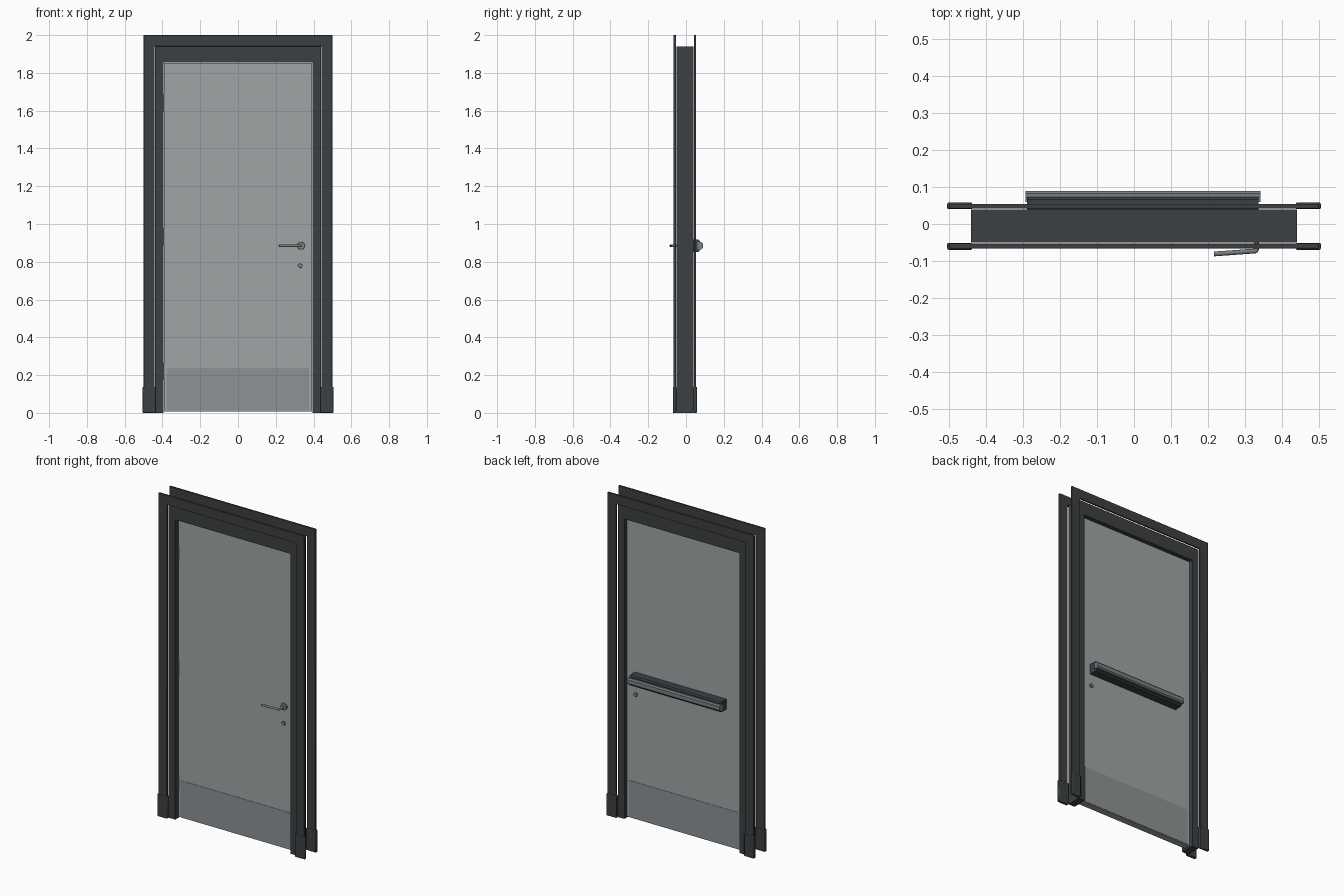
import bpy, bmesh, math
from mathutils import Matrix

if "Cube" in bpy.data.objects:
    bpy.data.objects.remove(bpy.data.objects["Cube"])


def material(name, r, g, b):
    m = bpy.data.materials.new(name)
    m.diffuse_color = (r, g, b, 1)
    m.use_nodes = True
    m.node_tree.nodes["Principled BSDF"].inputs["Base Color"].default_value = m.diffuse_color
    return m


DARK = material("dark_paint", 0.045, 0.05, 0.055)
PANEL = material("door_grey", 0.35, 0.375, 0.38)
PLATE = material("plate_grey", 0.27, 0.29, 0.3)
METAL = material("metal", 0.2, 0.21, 0.22)


def finish(name, bm, mat, bevel=0, segments=2):
    bmesh.ops.recalc_face_normals(bm, faces=bm.faces)
    me = bpy.data.meshes.new(name)
    bm.to_mesh(me)
    bm.free()
    ob = bpy.data.objects.new(name, me)
    bpy.context.collection.objects.link(ob)
    me.materials.append(mat)
    if bevel:
        mod = ob.modifiers.new("bevel", 'BEVEL')
        mod.width, mod.segments = bevel, segments
        mod.limit_method = 'ANGLE'
    bpy.ops.object.select_all(action='DESELECT')
    ob.select_set(True)
    bpy.context.view_layer.objects.active = ob
    bpy.ops.object.shade_smooth_by_angle(angle=math.radians(35))
    return ob


def prism(name, pts, axis, a, b, mat, bevel=0):
    """Extrude a 2D profile: axis 'y' takes (x, z) points, axis 'x' takes (y, z)."""
    bm = bmesh.new()
    put = (lambda p, t: (p[0], t, p[1])) if axis == 'y' else (lambda p, t: (t, p[0], p[1]))
    lo = [bm.verts.new(put(p, a)) for p in pts]
    hi = [bm.verts.new(put(p, b)) for p in pts]
    n = len(pts)
    bm.faces.new(lo)
    bm.faces.new(hi)
    for i in range(n):
        j = (i + 1) % n
        bm.faces.new((lo[i], lo[j], hi[j], hi[i]))
    return finish(name, bm, mat, bevel)


def box(name, x0, x1, y0, y1, z0, z1, mat, bevel=0):
    return prism(name, [(x0, z0), (x1, z0), (x1, z1), (x0, z1)], 'y', y0, y1, mat, bevel)


def portal(name, xo, zo, xi, zi, y0, y1, mat, bevel=0):
    """Upside-down U, open at the floor."""
    pts = [(-xo, 0), (-xo, zo), (xo, zo), (xo, 0), (xi, 0), (xi, zi), (-xi, zi), (-xi, 0)]
    return prism(name, pts, 'y', y0, y1, mat, bevel)


def cylinder(name, x, y, z, r, depth, axis, mat, bevel=0):
    bm = bmesh.new()
    rot = Matrix.Rotation(math.pi / 2, 4, 'X') if axis == 'y' else Matrix()
    bmesh.ops.create_cone(bm, cap_ends=True, segments=24, radius1=r, radius2=r, depth=depth,
                          matrix=Matrix.Translation((x, y, z)) @ rot)
    return finish(name, bm, mat, bevel)


# Frame lining, standing between the two casings
portal("frame_lining", 0.44, 1.94, 0.395, 1.856, -0.05, 0.039, DARK)

# Casings and plinth blocks on both faces of the wall
for side, y0, y1, p0, p1 in (("front", -0.066, -0.053, -0.07, -0.051),
                             ("back", 0.042, 0.054, 0.04, 0.058)):
    portal(side + "_casing", 0.5, 2.0, 0.441, 1.941, y0, y1, DARK, 0.002)
    for hand, s in (("left", -1), ("right", 1)):
        x0, x1 = sorted((s * 0.437, s * 0.505))
        box(f"{side}_plinth_{hand}", x0, x1, p0, p1, 0, 0.138, DARK, 0.004)

# Door leaf and kick plates, set mid-depth in the lining
FRONT, BACK = -0.022, 0.018
box("door_leaf", -0.391, 0.391, FRONT, BACK, 0.008, 1.852, PANEL)
for side, y in (("front", FRONT), ("back", BACK)):
    box(side + "_kick_plate", -0.377, 0.377, y - 0.002, y + 0.002, 0.012, 0.237, PLATE)

# Hinge knuckles
for i, z in enumerate((0.22, 0.93, 1.64)):
    cylinder(f"hinge_{i + 1}", -0.393, FRONT - 0.003, z, 0.005, 0.09, 'z', METAL)

# Lever handle
cylinder("handle_rose", 0.333, FRONT - 0.004, 0.885, 0.021, 0.01, 'y', METAL, 0.002)
cu = bpy.data.curves.new("lever_handle", 'CURVE')
cu.dimensions = '3D'
cu.bevel_depth, cu.bevel_resolution, cu.use_fill_caps = 0.0065, 3, True
sp = cu.splines.new('POLY')
path = [(0.331, FRONT), (0.331, -0.068), (0.33, -0.0715), (0.327, -0.073), (0.216, -0.081)]
sp.points.add(len(path) - 1)
for p, (x, y) in zip(sp.points, path):
    p.co = (x, y, 0.885, 1)
lever = bpy.data.objects.new("lever_handle", cu)
bpy.context.collection.objects.link(lever)
cu.materials.append(METAL)

# Lock cylinders
for side, y in (("front", FRONT - 0.003), ("back", BACK + 0.003)):
    cylinder(side + "_lock", 0.33, y, 0.78, 0.012, 0.01, 'y', METAL, 0.0015)

# Push bar on the back: dark housing with a narrower pad and end caps in front
housing = [(BACK - 0.002, 0.853), (0.066, 0.853), (0.073, 0.86), (0.073, 0.91), (0.066, 0.917), (BACK - 0.002, 0.917)]
prism("push_bar_housing", housing, 'x', -0.289, 0.337, DARK)
pad = [(0.06, 0.866), (0.082, 0.866), (0.089, 0.873), (0.089, 0.897), (0.082, 0.904), (0.06, 0.904)]
prism("push_bar_pad", pad, 'x', -0.293, 0.342, METAL)
